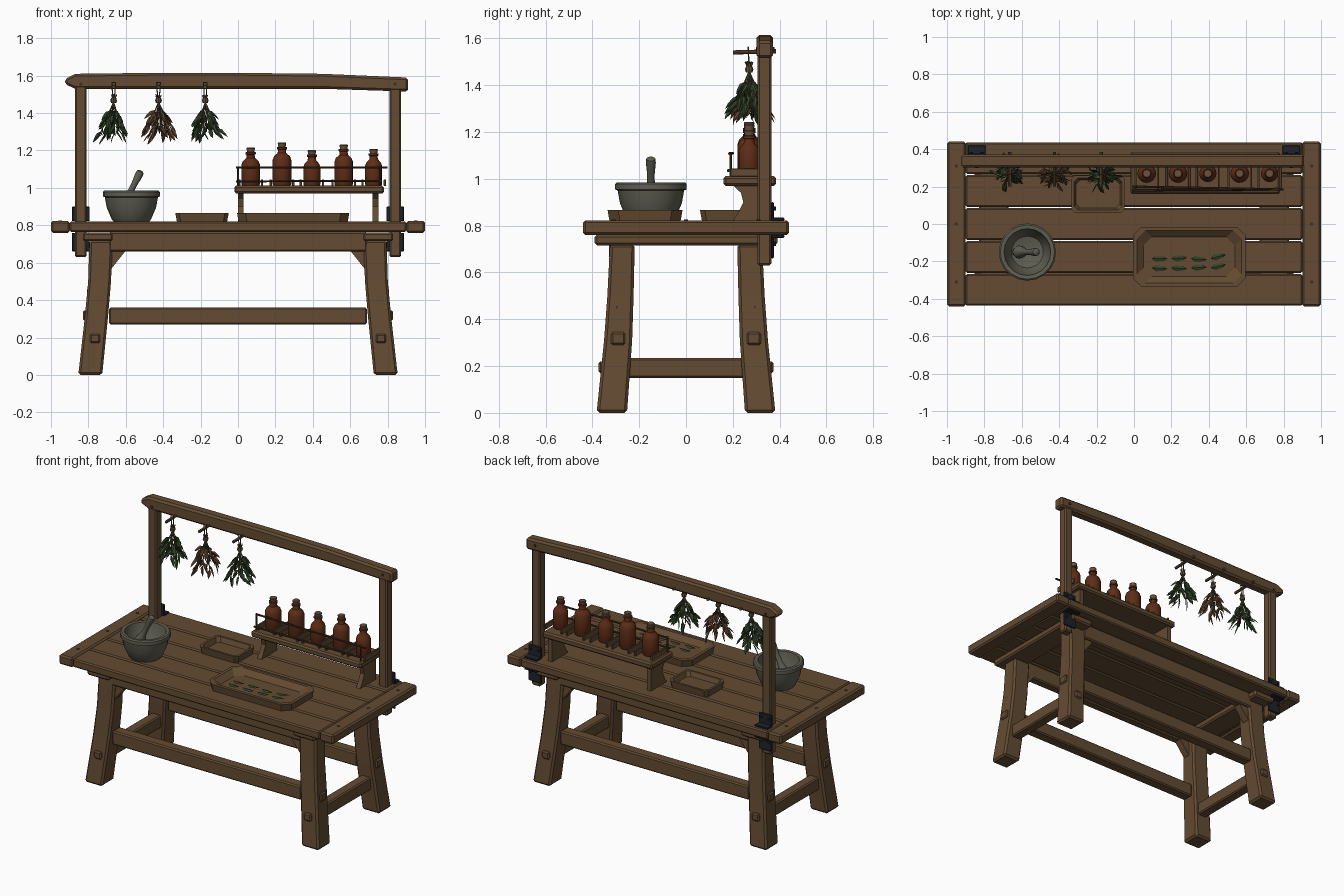
import bpy, bmesh, math, random
from mathutils import Vector, Matrix

if "Cube" in bpy.data.objects:
    bpy.data.objects.remove(bpy.data.objects["Cube"])

random.seed(4)


def mat(name, col):
    m = bpy.data.materials.new(name)
    m.diffuse_color = (*col, 1)
    m.use_nodes = True
    m.node_tree.nodes["Principled BSDF"].inputs["Base Color"].default_value = m.diffuse_color
    return m


WOOD = mat("oak wood", (0.125, 0.070, 0.032))
DARK = mat("dark wood", (0.05, 0.026, 0.013))
IRON = mat("black iron", (0.014, 0.016, 0.024))
STONE = mat("grey stone", (0.115, 0.112, 0.085))
GLASS = mat("amber glass", (0.11, 0.026, 0.008))
CORK = mat("cork", (0.15, 0.085, 0.045))
GREEN = mat("green herb", (0.032, 0.06, 0.022))
DRIED = mat("dried herb", (0.11, 0.055, 0.025))
TWINE = mat("twine stem", (0.10, 0.075, 0.04))


def make(name, verts, faces, m, bevel=0, smooth=False):
    me = bpy.data.meshes.new(name)
    me.from_pydata([tuple(v) for v in verts], [], faces)
    bm = bmesh.new()
    bm.from_mesh(me)
    bmesh.ops.recalc_face_normals(bm, faces=bm.faces)
    bm.to_mesh(me)
    bm.free()
    me.materials.append(m)
    if smooth:
        me.shade_smooth()
        me.set_sharp_from_angle(angle=math.radians(40))
    ob = bpy.data.objects.new(name, me)
    bpy.context.collection.objects.link(ob)
    if bevel:
        b = ob.modifiers.new("Bevel", 'BEVEL')
        b.width, b.segments = bevel, 1
    return ob


def rings(name, loops, m, bevel=0, smooth=False):
    """Skin a list of equal-length vertex loops and cap both ends."""
    n = len(loops[0])
    faces = [(i * n + j, i * n + (j + 1) % n, (i + 1) * n + (j + 1) % n, (i + 1) * n + j)
             for i in range(len(loops) - 1) for j in range(n)]
    faces += [tuple(range(n)), tuple(range((len(loops) - 1) * n, len(loops) * n))]
    return make(name, [v for l in loops for v in l], faces, m, bevel, smooth)


def box(name, x0, x1, y0, y1, z0, z1, m=WOOD, bevel=0.008):
    return rings(name, [[(x0, y0, z), (x1, y0, z), (x1, y1, z), (x0, y1, z)] for z in (z0, z1)], m, bevel)


def lathe(name, prof, loc, m, n=16, rot=None, smooth=True):
    rot = rot or Matrix.Identity(3)
    loops = [[Vector(loc) + rot @ Vector((r * math.cos(2 * math.pi * j / n), r * math.sin(2 * math.pi * j / n), z))
              for j in range(n)] for r, z in prof]
    return rings(name, loops, m, 0, smooth)


def rod(name, a, b, r, m, n=8):
    d = Vector(b) - Vector(a)
    return lathe(name, [(r, 0), (r, d.length)], a, m, n, d.to_track_quat('Z', 'Y').to_matrix())


# table top: five planks and two end boards with pegs
for i in range(5):
    y = -0.44 + i * 0.176
    box("top_plank", -0.9, 0.9, y + 0.003, y + 0.173, 0.765, 0.82)
for s in (-1, 1):
    box("end_board", *sorted((s * 0.9, s)), -0.44, 0.44, 0.76, 0.823, bevel=0.01)
    for y in (-0.31, 0, 0.31):
        rod("end_board_peg", (s * 0.95, y, 0.8), (s * 0.95, y, 0.826), 0.009, DARK)

# legs, cleats, stretchers
for s in (-1, 1):
    box("cleat", *sorted((s * 0.67, s * 0.83)), -0.39, 0.39, 0.715, 0.762, bevel=0.01)
    for t in (-1, 1):
        sec = [(0.79, 0.317, 0, 0.064, 0.065), (0.757, 0.29, 0.31, 0.062, 0.06),
               (0.74, 0.28, 0.5, 0.061, 0.056), (0.732, 0.272, 0.72, 0.062, 0.053)]
        rings("leg", [[(s * x + a * hx, t * y + b * hy, z) for a, b in ((-1, -1), (1, -1), (1, 1), (-1, 1))]
                      for x, y, z, hx, hy in sec], WOOD, 0.012)
        # through tenons
        box("long_tenon", *sorted((s * 0.75, s * 0.83)), t * 0.29 - 0.03, t * 0.29 + 0.03, 0.29, 0.345)
        box("side_tenon", s * 0.765 - 0.027, s * 0.765 + 0.027, *sorted((t * 0.3, t * 0.374)), 0.17, 0.22)
        rod("leg_peg", (s * 0.76, t * 0.3, 0.45), (s * 0.805, t * 0.29, 0.45), 0.009, DARK)
        # corner brace
        tri = [(s * 0.60, 0.665), (s * 0.69, 0.665), (s * 0.69, 0.57), (s * 0.675, 0.57)]
        rings("corner_brace", [[(x, y, z) for x, z in tri] for y in (t * 0.29 - 0.025, t * 0.29 + 0.025)], WOOD)
    box("side_stretcher", s * 0.765 - 0.035, s * 0.765 + 0.035, -0.25, 0.25, 0.15, 0.235)
for t in (-1, 1):
    box("long_stretcher", -0.69, 0.69, t * 0.29 - 0.038, t * 0.29 + 0.038, 0.27, 0.36)
    box("apron", -0.69, 0.69, t * 0.3 - 0.03, t * 0.3 + 0.03, 0.66, 0.764)

# rear posts with iron brackets
for s in (-1, 1):
    box("rear_post", s * 0.84 - 0.031, s * 0.84 + 0.031, 0.305, 0.365, 0.63, 1.55)
    for z0, z1, f in ((0.822, 0.90, 0.822), (0.66, 0.76, 0.748)):
        box("bracket_plate", s * 0.84 - 0.047, s * 0.84 + 0.047, 0.364, 0.376, z0, z1, IRON, 0.004)
        box("bracket_flange", s * 0.84 - 0.047, s * 0.84 + 0.047, 0.364, 0.42, f, f + 0.012, IRON, 0.003)
        for dx in (-0.028, 0.028):
            rod("bracket_bolt", (s * 0.84 + dx, 0.37, (z0 + z1) / 2 + 0.012),
                (s * 0.84 + dx, 0.384, (z0 + z1) / 2 + 0.012), 0.008, IRON)
    rod("beam_peg", (s * 0.84, 0.299, 1.555), (s * 0.84, 0.378, 1.555), 0.009, DARK)

# slightly bowed top beam
beam = [(-0.925, 1.555, 1.582), (-0.87, 1.53, 1.61), (-0.45, 1.53, 1.615), (0, 1.53, 1.615),
        (0.45, 1.53, 1.61), (0.91, 1.515, 1.59)]
rings("top_beam", [[(x, 0.302, a), (x, 0.372, a), (x, 0.372, b), (x, 0.302, b)] for x, a, b in beam], WOOD, 0.012)

# bottle shelf
box("bottle_shelf", -0.02, 0.78, 0.16, 0.385, 0.97, 1.012, bevel=0.01)
foot = [(0.2, 0.82), (0.22, 0.85), (0.245, 0.9), (0.235, 0.94), (0.2, 0.972), (0.365, 0.972), (0.365, 0.82)]
for x in (0.0, 0.72):
    rings("shelf_support", [[(x + d, y, z) for y, z in foot] for d in (0, 0.03)], WOOD)
rod("lower_twig_rail", (-0.01, 0.18, 1.035), (0.77, 0.185, 1.037), 0.006, DARK, 6)
rod("upper_twig_rail", (-0.01, 0.2, 1.11), (0.80, 0.185, 1.108), 0.006, DARK, 6)
for x in (0.0, 0.76):
    rod("rail_post", (x, 0.192, 1.0), (x, 0.192, 1.115), 0.006, DARK, 6)

# bottles with corks and divider slats
for x, h in zip((0.068, 0.235, 0.395, 0.565, 0.725), (0.195, 0.222, 0.182, 0.212, 0.188)):
    r = 0.05 if h > 0.19 else 0.046
    b = h - 0.085
    lathe("bottle", [(r * 0.9, 0), (r, 0.008), (r, b), (r * 0.85, b + 0.02), (0.023, b + 0.038), (0.021, b + 0.055),
                     (0.027, b + 0.058), (0.027, b + 0.068), (0.02, b + 0.07)], (x, 0.27, 1.012), GLASS)
    lathe("cork", [(0.018, 0), (0.023, 0.024), (0.02, 0.028)], (x, 0.27, 1.012 + h - 0.02), CORK, 12)
    for s in (-1, 1):
        box("divider", x + s * 0.06 - 0.006, x + s * 0.06 + 0.006, 0.19, 0.35, 1.01, 1.045, WOOD, 0.002)

# mortar and pestle
M = (-0.57, -0.15, 0.82)
lathe("mortar", [(0.095, 0), (0.105, 0.012), (0.132, 0.075), (0.142, 0.13), (0.153, 0.135), (0.153, 0.158),
                 (0.145, 0.165), (0.125, 0.163), (0.115, 0.11), (0.085, 0.055), (0.03, 0.04)], M, STONE, 20)
tilt = Vector((0.1, 0, 0.2)).to_track_quat('Z', 'Y').to_matrix()
lathe("pestle", [(0.012, 0), (0.03, 0.01), (0.036, 0.03), (0.03, 0.06), (0.017, 0.1), (0.016, 0.16),
                 (0.021, 0.215), (0.02, 0.235), (0.008, 0.243)], (-0.627, -0.15, 0.875), STONE, 12, tilt)


# trays with cut corners
def tray(name, x0, x1, y0, y1, c, h, wall, slope):
    def loop(d, z):
        a, b, e, f, k = x0 + d, x1 - d, y0 + d, y1 - d, c
        return [(a + k, e, z), (b - k, e, z), (b, e + k, z), (b, f - k, z),
                (b - k, f, z), (a + k, f, z), (a, f - k, z), (a, e + k, z)]
    rings(name, [loop(0.008, 0.82), loop(0, 0.82 + h), loop(wall, 0.82 + h), loop(wall + slope, 0.835)], WOOD)


tray("large_tray", -0.005, 0.595, -0.335, -0.015, 0.045, 0.046, 0.02, 0.035)
tray("small_tray", -0.335, -0.05, 0.06, 0.26, 0.02, 0.046, 0.014, 0.012)


def leaf(verts, faces, p, d, side, L, w):
    """Add one folded, pointed leaf."""
    up = d.cross(side).normalized()
    k = len(verts)
    verts += [p, p + d * L * 0.3 + side * w - up * w * 0.4, p + d * L * 0.7 + side * w * 0.7 - up * w * 0.3, p + d * L,
              p + d * L * 0.7 - side * w * 0.7 - up * w * 0.3, p + d * L * 0.3 - side * w - up * w * 0.4, p + d * L * 0.5]
    faces += [(k, k + 1, k + 6), (k + 1, k + 2, k + 6), (k + 2, k + 3, k + 6),
              (k + 3, k + 4, k + 6), (k + 4, k + 5, k + 6), (k + 5, k, k + 6)]


# leaves drying on the large tray
V, F = [], []
for i in range(4):
    for y in (-0.185, -0.235):
        a = random.uniform(-0.1, 0.3)
        d = Vector((math.cos(a), math.sin(a), 0))
        leaf(V, F, Vector((0.095 + i * 0.105, y, 0.848)), d, Vector((-d.y, d.x, 0)), 0.085, 0.017)
make("tray_leaves", V, F, GREEN)

# hanging herb bundles on pegs
for x, m in ((-0.665, GREEN), (-0.425, DRIED), (-0.175, GREEN)):
    rod("hanging_peg", (x, 0.2, 1.54), (x, 0.385, 1.545), 0.009, WOOD)
    for s in (-1, 1):
        rod("twine_loop", (x + s * 0.01, 0.265, 1.565), (x + s * 0.004, 0.27, 1.47), 0.003, TWINE, 5)
    rod("twine_loop_top", (x - 0.01, 0.265, 1.563), (x + 0.01, 0.265, 1.563), 0.003, TWINE, 5)
    lathe("twine_binding", [(0.014, 0), (0.018, 0.012), (0.014, 0.025)], (x, 0.27, 1.455), TWINE, 8)
    V, F = [], []
    for j in range(10):
        a = 2 * math.pi * j / 10 + random.uniform(-0.2, 0.2)
        sp = random.uniform(0.025, 0.07)
        top = Vector((x, 0.27, 1.46))
        end = top + Vector((sp * math.cos(a), sp * math.sin(a), random.uniform(-0.17, -0.13)))
        rod("herb_stem", top + (top - end) * 0.25, end, 0.003, TWINE, 4)
        for t in (0.3, 0.5, 0.7, 0.85, 1.0):
            b = a + random.uniform(-1.1, 1.1)
            d = Vector((math.cos(b) * 0.65, math.sin(b) * 0.65, random.uniform(-1.2, -0.5))).normalized()
            side = d.cross(Vector((random.uniform(-1, 1), random.uniform(-1, 1), 0.6))).normalized()
            leaf(V, F, top.lerp(end, t), d, side, random.uniform(0.06, 0.085), 0.012)
    make("herb_leaves", V, F, m)
